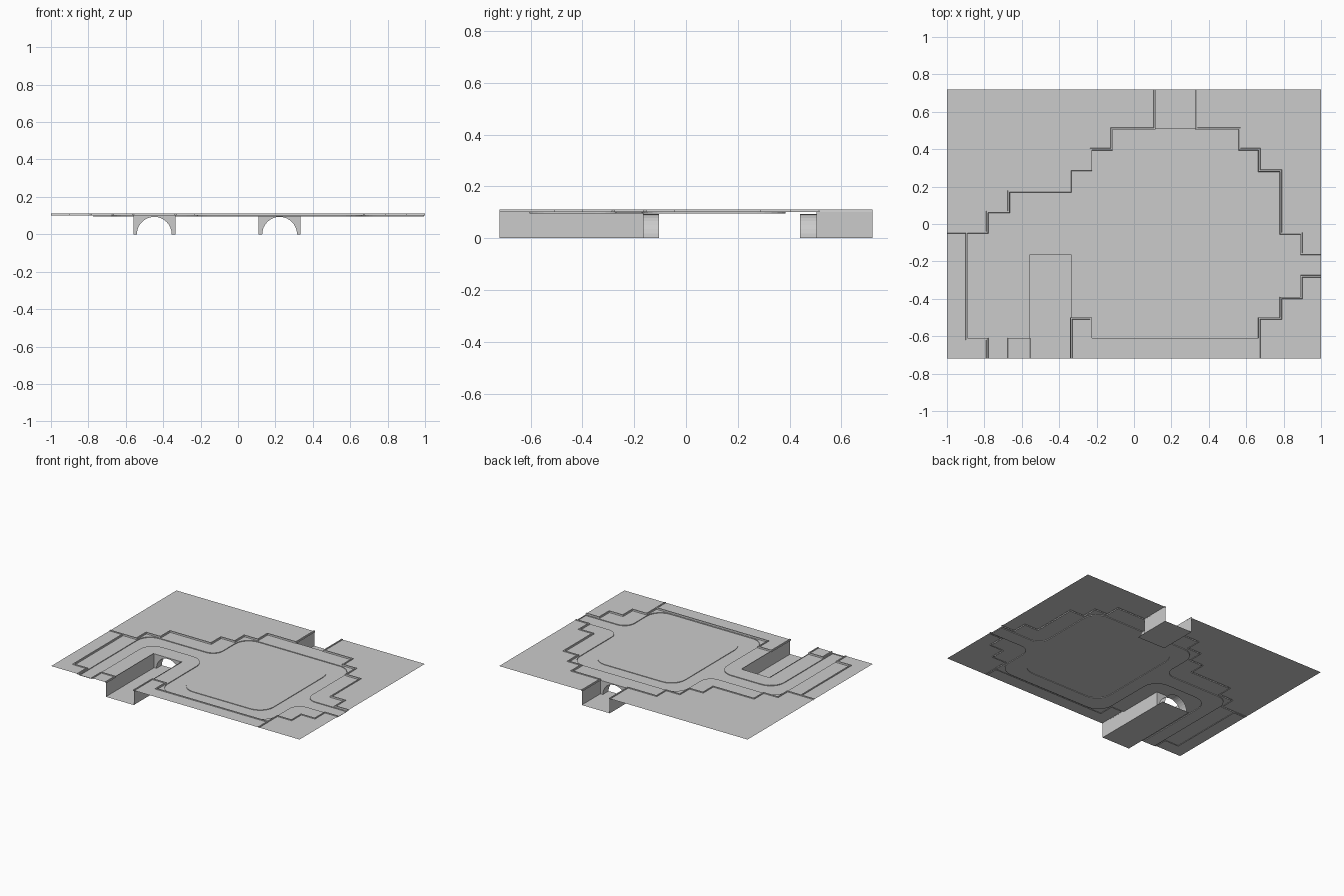
import bpy, bmesh, math
from mathutils import Vector
from mathutils.geometry import tessellate_polygon

if "Cube" in bpy.data.objects:
    bpy.data.objects.remove(bpy.data.objects["Cube"])

GRASS, PAVE, ROAD, LIP = 0.106, 0.101, 0.096, 0.111


def make(name, bm):
    bmesh.ops.remove_doubles(bm, verts=bm.verts, dist=1e-5)
    me = bpy.data.meshes.new(name)
    bm.to_mesh(me)
    bm.free()
    ob = bpy.data.objects.new(name, me)
    bpy.context.collection.objects.link(ob)
    return ob


def quad(bm, *pts):
    bm.faces.new([bm.verts.new(p) for p in pts])


def flat(name, loops, z):
    """Flat sheet bounded by the first loop, remaining loops are holes."""
    bm = bmesh.new()
    pts = [Vector((x, y, z)) for loop in loops for x, y in loop]
    verts = [bm.verts.new(p) for p in pts]
    tris = tessellate_polygon([[Vector((x, y, 0)) for x, y in l] for l in loops])
    for a, b, c in tris:
        n = (pts[b] - pts[a]).cross(pts[c] - pts[a]).z
        if abs(n) > 1e-9:
            bm.faces.new([verts[i] for i in ((a, b, c) if n > 0 else (a, c, b))])
    return make(name, bm)


def step(name, loop, z0, z1):
    """Small vertical step along a closed loop."""
    bm = bmesh.new()
    for (ax, ay), (bx, by) in zip(loop, loop[1:] + loop[:1]):
        quad(bm, (ax, ay, z0), (bx, by, z0), (bx, by, z1), (ax, ay, z1))
    return make(name, bm)


def kerb(name, path, w=0.006):
    """Raised lip swept along a stepped path with mitred corners."""
    bm = bmesh.new()
    p = [Vector(q) for q in path]
    rings = []
    for i, c in enumerate(p):
        d0 = (c - p[i - 1]).normalized() if i else (p[1] - c).normalized()
        d1 = (p[i + 1] - c).normalized() if i < len(p) - 1 else d0
        n0, n1 = Vector((-d0.y, d0.x)), Vector((-d1.y, d1.x))
        m = (n0 + n1) / (1 + n0.dot(n1))
        prof = ((-w, PAVE), (-w * 0.7, LIP), (w * 0.7, LIP), (w, PAVE))
        rings.append([bm.verts.new((c.x + m.x * o, c.y + m.y * o, z)) for o, z in prof])
    for a, b in zip(rings, rings[1:]):
        for k in range(3):
            bm.faces.new((a[k], b[k], b[k + 1], a[k + 1]))
    bmesh.ops.recalc_face_normals(bm, faces=bm.faces)
    return make(name, bm)


def rounded(corners, seg=6):
    """Closed loop from (x, y, radius) corners."""
    out = []
    for i, (x, y, r) in enumerate(corners):
        c = Vector((x, y))
        if r == 0:
            out.append((x, y))
            continue
        a = (Vector(corners[i - 1][:2]) - c).normalized()
        b = (Vector(corners[(i + 1) % len(corners)][:2]) - c).normalized()
        for k in range(seg + 1):
            t = math.pi / 2 * k / seg
            q = c + a * r * (1 - math.sin(t)) + b * r * (1 - math.cos(t))
            out.append((q.x, q.y))
    return out


def channel(name, x0, x1, y_open, y_end, depth):
    """Sunken channel with an arched tunnel mouth at its inner end."""
    bm = bmesh.new()
    y_back = y_end + depth
    quad(bm, (x0, y_open, 0), (x1, y_open, 0), (x1, y_back, 0), (x0, y_back, 0))
    for x in (x0, x1):
        quad(bm, (x, y_open, 0), (x, y_end, 0), (x, y_end, GRASS), (x, y_open, GRASS))
    cx, r, n = (x0 + x1) / 2, 0.093, 16
    arc = [(cx - r * math.cos(math.pi * k / n), r * math.sin(math.pi * k / n)) for k in range(n + 1)]
    rim = []
    for k in range(n + 1):
        c, s = -math.cos(math.pi * k / n), math.sin(math.pi * k / n)
        f = min((x1 - cx) / max(abs(c), 1e-6), PAVE / max(s, 1e-6))
        rim.append((cx + c * f, s * f))
    for k in range(n):
        (ax, az), (bx, bz) = arc[k], arc[k + 1]
        (cx_, cz), (dx, dz) = rim[k], rim[k + 1]
        quad(bm, (ax, y_end, az), (bx, y_end, bz), (dx, y_end, dz), (cx_, y_end, cz))
        quad(bm, (ax, y_end, az), (bx, y_end, bz), (bx, y_back, bz), (ax, y_back, az))
    # fill the panel corners left between rim samples
    for s in (0, 1):
        X = (x0, x1)[s]
        for k in range(n):
            (cx_, cz), (dx, dz) = rim[k], rim[k + 1]
            on_side = abs(cx_ - X) < 1e-5 and abs(dx - X) > 1e-5
            on_side |= abs(dx - X) < 1e-5 and abs(cx_ - X) > 1e-5
            if on_side:
                bm.faces.new([bm.verts.new(q) for q in
                              ((cx_, y_end, cz), (dx, y_end, dz), (X, y_end, PAVE))])
    return make(name, bm)


# stepped borders between the lawn and the paved area
NW = [(-1, -.045), (-.785, -.045), (-.785, .065), (-.67, .065), (-.67, .175), (-.34, .175),
      (-.34, .29), (-.23, .29), (-.23, .4), (-.12, .4), (-.12, .51), (.11, .51), (.11, .72)]
NE = [(.335, .72), (.335, .51), (.565, .51), (.565, .4), (.67, .4), (.67, .285), (.785, .285),
      (.785, -.05), (.895, -.05), (.895, -.16), (1, -.16)]
SE = [(1, -.28), (.895, -.28), (.895, -.395), (.785, -.395), (.785, -.505), (.67, -.505), (.67, -.72)]
SF = [(.67, -.72), (.67, -.615), (-.23, -.615), (-.23, -.505), (-.335, -.505), (-.335, -.72)]
SW = [(-.785, -.72), (-.785, -.615), (-.895, -.615), (-.895, -.045)]
SM = [(-.56, -.72), (-.56, -.615), (-.67, -.615), (-.67, -.72)]

# lawns and kerbs
flat("lawn_back_left", [NW + [(-1, .72)]], GRASS)
flat("lawn_back_right", [NE + [(1, .72)]], GRASS)
flat("lawn_front_right", [SE + [(1, -.72)]], GRASS)
flat("lawn_front", [SF], GRASS)
flat("lawn_left", [SW + [(-1, -.045), (-1, -.72)]], GRASS)
flat("lawn_small", [SM], GRASS)
for label, path in (("back_left", NW), ("back_right", NE), ("front_right", SE),
                    ("front", SF[1:]), ("left", SW), ("small", SM)):
    kerb("kerb_" + label, path)

# pavement, sunken road and central plaza
outline = (SM[::-1][:3][0:1] + [(-.67, -.615), (-.56, -.615), (-.56, -.165), (-.335, -.165)]
           + SF[1:5][::-1] + SE[:-1][::-1] + NE[1:][::-1] + NW[1:-1][::-1]
           + SW[::-1])
road = rounded([(-.775, -.715, 0), (-.775, .055, .1), (-.215, .055, .08), (-.215, .385, .11),
                (.66, .385, .11), (.66, -.17, .08), (.995, -.17, 0), (.995, -.27, 0),
                (.66, -.27, .08), (.66, -.605, .11), (-.22, -.605, .11), (-.22, -.05, .11),
                (-.68, -.05, .11), (-.68, -.715, 0)])
plaza = rounded([(-.12, -.5, .11), (-.12, .29, .11), (.56, .29, .11), (.56, -.5, .11)])
flat("pavement", [outline, road], PAVE)
flat("road", [road, plaza], ROAD)
flat("plaza", [plaza], PAVE - .001)
step("road_edge", road, ROAD, PAVE)
step("plaza_edge", plaza, ROAD, PAVE - .001)

# sunken channels
channel("front_channel", -.56, -.335, -.72, -.165, .06)
channel("back_channel", .11, .335, .72, .505, -.065)
